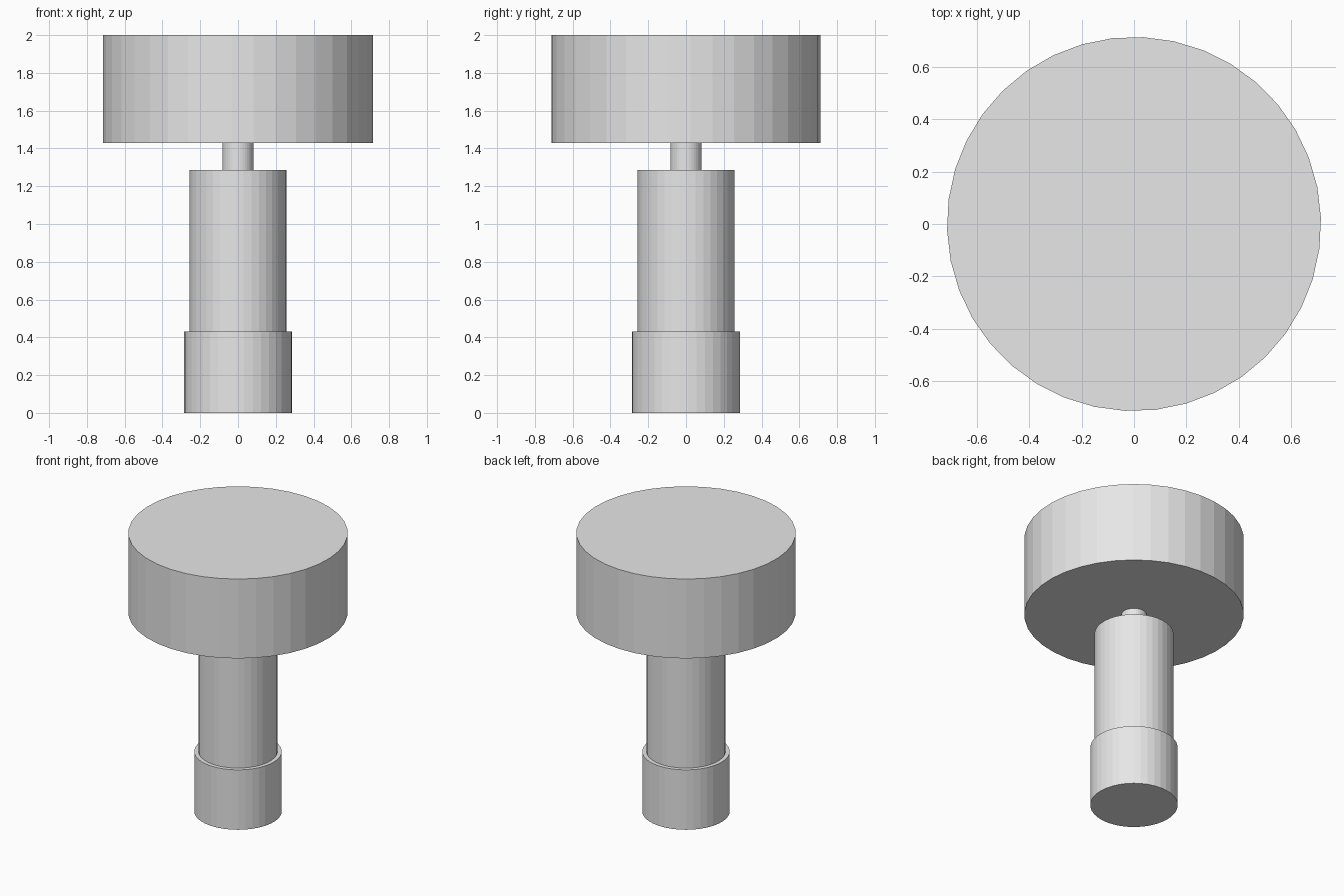
import bpy
import math

cube = bpy.data.objects.get("Cube")
if cube:
    bpy.data.objects.remove(cube, do_unlink=True)

# Plain grey finish for every part
grey = bpy.data.materials.new("light_grey")
grey.use_nodes = True
colour = (0.8, 0.8, 0.8, 1.0)
grey.diffuse_color = colour
grey.node_tree.nodes["Principled BSDF"].inputs["Base Color"].default_value = colour

SIDES = 38
TURN = math.radians(1.9)


def cylinder(name, radius, bottom, top):
    """Upright closed cylinder between two heights."""
    bpy.ops.mesh.primitive_cylinder_add(
        vertices=SIDES, radius=radius, depth=top - bottom,
        location=(0, 0, (bottom + top) / 2), rotation=(0, 0, math.pi / 2 + TURN))
    part = bpy.context.object
    part.name = name
    part.data.name = name
    part.data.materials.append(grey)
    return part


# Stacked parts from the floor up
cylinder("base_collar", 0.285, 0.0, 0.43)
cylinder("body", 0.257, 0.43, 1.286)
cylinder("neck", 0.083, 1.286, 1.43)
cylinder("head", 0.714, 1.43, 2.0)
